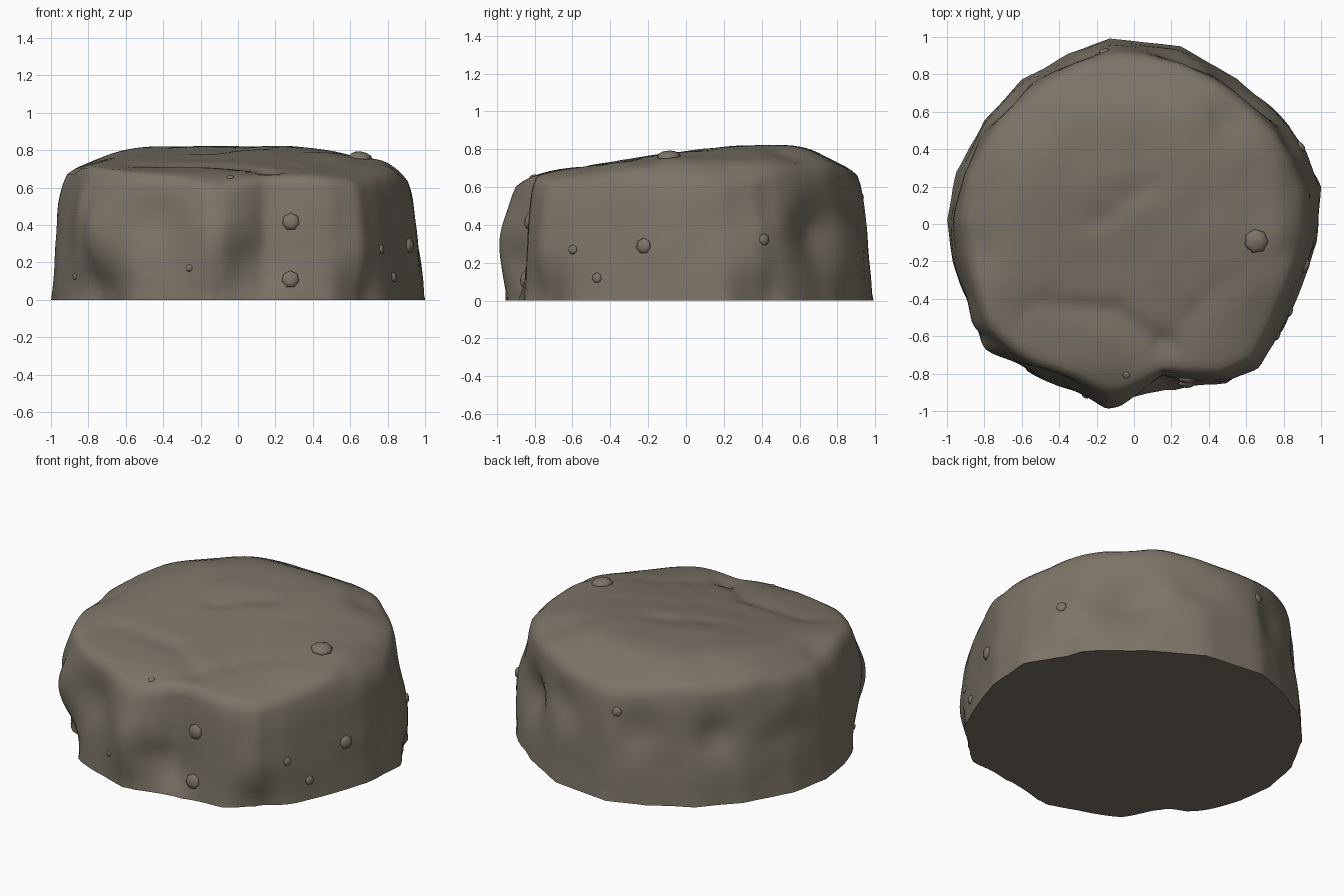
import bpy, bmesh, math
from mathutils import Vector, noise
from mathutils.geometry import intersect_point_line

cube = bpy.data.objects.get("Cube")
if cube:
    bpy.data.objects.remove(cube, do_unlink=True)

stone = bpy.data.materials.new("warm_grey_stone")
stone.use_nodes = True
colour = (0.20, 0.175, 0.135, 1)
stone.diffuse_color = colour
stone.node_tree.nodes["Principled BSDF"].inputs["Base Color"].default_value = colour

# Footprint of the boulder, anticlockwise from the front point
FOOT = [Vector(p) for p in (
    (-.15, -.98), (-.07, -.97), (.16, -.86), (.5, -.86), (.68, -.79), (.78, -.62),
    (.9, -.33), (.98, -.1), (1, .2), (.94, .4), (.85, .53), (.55, .78), (.25, .95),
    (-.13, .99), (-.35, .91), (-.6, .77), (-.8, .55), (-.95, .28), (-1, .02),
    (-.97, -.2), (-.87, -.53), (-.78, -.66), (-.58, -.8), (-.33, -.89))]
STEPS, WALL, TOP = 6, 18, 26
CORE = Vector((0, 0, .2))

# Creases between the slabs: path, width, depth
CREASES = [
    ([(-.95, -.52, .2), (-.86, -.56, .3), (-.7, -.61, .63), (-.55, -.43, .69),
      (-.1, -.47, .7), (.17, -.66, .66)], .05, .03),
    ([(.17, -.66, .66), (.4, -.38, .71), (.65, -.2, .71), (.85, -.13, .66)], .05, .02),
    ([(.17, -.66, .66), (.16, -.8, .58), (.16, -.86, .3), (.16, -.87, .1)], .05, .04),
    ([(-.2, .02, .78), (.1, .22, .8)], .06, .012)]

# Hollows and swellings: centre, radius, depth (negative swells outward)
HOLLOWS = [
    ((-.45, -.82, .42), .14, .05), ((.06, -.9, .22), .1, .04),
    ((.62, .74, .38), .17, .1), ((.5, .55, .76), .1, .04),
    ((-.7, .68, .42), .12, .05), ((-.3, .92, .45), .13, .04),
    ((.25, .92, .5), .14, .05), ((-.95, .3, .38), .11, .03),
    ((.95, .15, .38), .12, .02), ((-.85, -.15, .7), .12, .03),
    ((.88, .42, .58), .2, .05), ((-.84, -.64, .42), .2, -.06),
    ((-.12, -.95, .32), .18, -.03),
    # foot of the boulder, tucked in at its corners
    ((-.8, -.65, 0), .18, .13), ((.69, -.77, 0), .15, .07),
    ((.92, .42, 0), .15, .05), ((-.1, -.97, 0), .12, .03),
    ((.18, -.86, 0), .1, -.03)]


def top_height(x, y):
    """Smooth minimum of the sloping planes that cap the boulder."""
    back_right, back_left, front_right = (x + y) * .707, (y - x) * .707, (x - y) * .707
    planes = (.81, .78 + .15 * y, .58 + .55 * (y + .94), .79 - .5 * (y - .65),
              .67 + .43 * (x + .92), .73 - .9 * (x - .8), .81 - .2 * (x - .4),
              .79 - .5 * (back_right - .72), .8 - .45 * (back_left - .68),
              .76 - .4 * (front_right - .6))
    k = 65
    return -math.log(sum(math.exp(-k * p) for p in planes)) / k + .012


def crease_distance(p, path):
    best = 9
    for a, b in zip(path, path[1:]):
        a, b = Vector(a), Vector(b)
        q, t = intersect_point_line(p, a, b)
        q = a.lerp(b, min(1, max(0, t)))
        best = min(best, (p - q).length)
    return best


def sculpt(p):
    """Press creases, hollows and fine unevenness into a surface point."""
    push = .01 * noise.noise(p * 3.1) + .006 * noise.noise(p * 7)
    for path, width, depth in CREASES:
        push += depth * math.exp(-(crease_distance(p, path) / width) ** 2)
    for centre, radius, depth in HOLLOWS:
        push += depth * math.exp(-((p - Vector(centre)).length / radius) ** 2)
    inward = (CORE - p).normalized()
    if p.z < .6:
        inward.z *= p.z
    return p + inward * push


# Boulder body: stacked wall rings, then shrinking top rings
bm = bmesh.new()
outline = [a.lerp(b, i / STEPS) for a, b in zip(FOOT, FOOT[1:] + FOOT[:1])
           for i in range(STEPS)]
rings = []
for i in range(WALL + TOP):
    ring = []
    for f in outline:
        if i < WALL:
            t = i / WALL
            edge = f * .935
            z = t * (top_height(edge.x, edge.y) - .02)
            scale = 1 - .045 * t - .025 * t ** 6
        else:
            t = (i - WALL) / TOP
            scale = .925 * (1 - t)
            z = top_height(f.x * scale, f.y * scale)
        ring.append(bm.verts.new(sculpt(Vector((f.x * scale, f.y * scale, z)))))
    rings.append(ring)
n = len(outline)
for low, high in zip(rings, rings[1:]):
    for j in range(n):
        k = (j + 1) % n
        bm.faces.new((low[j], low[k], high[k], high[j]))
peak = bm.verts.new((0, 0, sum(v.co.z for v in rings[-1]) / n))
for j in range(n):
    bm.faces.new((rings[-1][j], rings[-1][(j + 1) % n], peak))
for v in rings[0]:
    v.co.z = 0
bm.faces.new(list(reversed(rings[0])))
for _ in range(2):
    bmesh.ops.smooth_vert(bm, verts=[v for r in rings[1:] for v in r], factor=.5,
                          use_axis_x=True, use_axis_y=True, use_axis_z=True)
bm.normal_update()


def finish(name, mesh_data):
    mesh = bpy.data.meshes.new(name)
    mesh_data.to_mesh(mesh)
    mesh_data.free()
    mesh.materials.append(stone)
    obj = bpy.data.objects.new(name, mesh)
    bpy.context.collection.objects.link(obj)
    bpy.ops.object.select_all(action="DESELECT")
    obj.select_set(True)
    bpy.context.view_layer.objects.active = obj
    bpy.ops.object.shade_smooth_by_angle(angle=math.radians(60))
    return obj


boulder = finish("boulder", bm)

# Small pebbles pressed into the surface: rough position and radius
PEBBLES = [
    ((.28, -.86, .42), .047), ((.28, -.86, .11), .047), ((-.25, -.9, .17), .02),
    ((-.04, -.8, .63), .02), ((-.89, -.45, .12), .018), ((.77, -.6, .27), .025),
    ((.83, -.47, .12), .028), ((.93, -.23, .29), .042), ((.93, .44, .33), .032),
    ((-.17, .95, .55), .03), ((.65, -.09, .73), .065)]
for number, (spot, radius) in enumerate(PEBBLES, 1):
    hit, place, normal, face = boulder.closest_point_on_mesh(Vector(spot))
    pm = bmesh.new()
    bmesh.ops.create_uvsphere(pm, u_segments=7, v_segments=6, radius=radius)
    pebble = finish(f"pebble_{number}", pm)
    pebble.location = place
    pebble.scale = (1, 1, .5)
    pebble.rotation_euler = normal.to_track_quat("Z", "Y").to_euler()
